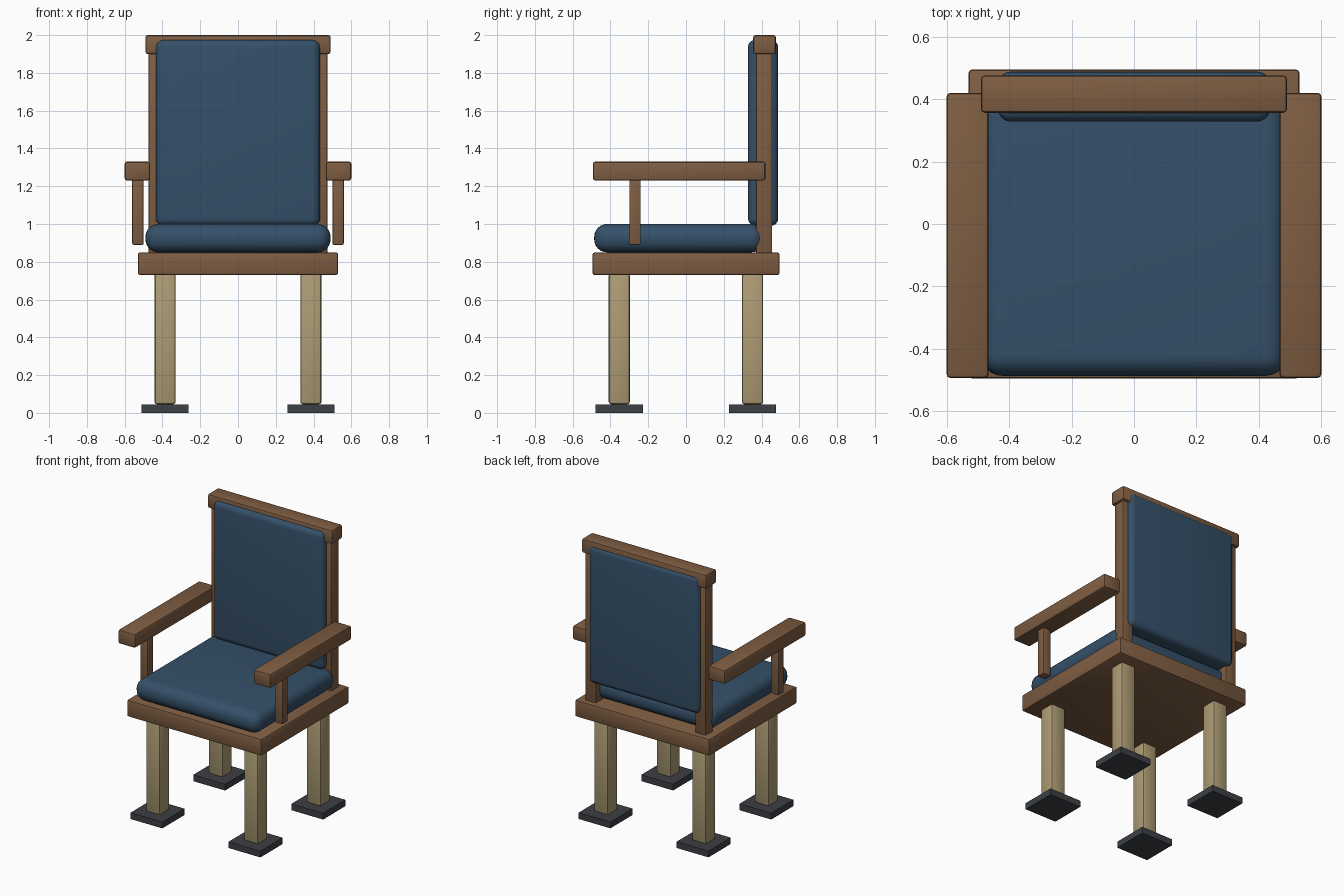
import bpy
import bmesh
from mathutils import Vector
from math import radians

default = bpy.data.objects.get("Cube")
if default:
    bpy.data.objects.remove(default, do_unlink=True)


def material(name, rgb):
    mat = bpy.data.materials.new(name)
    mat.use_nodes = True
    mat.diffuse_color = (*rgb, 1)
    bsdf = mat.node_tree.nodes["Principled BSDF"]
    bsdf.inputs["Base Color"].default_value = (*rgb, 1)
    bsdf.inputs["Roughness"].default_value = 0.7
    return mat


wood = material("brown wood", (0.21, 0.11, 0.055))
pale_wood = material("pale wood", (0.42, 0.335, 0.175))
fabric = material("blue fabric", (0.035, 0.08, 0.14))
rubber = material("dark rubber", (0.045, 0.05, 0.058))


def box(name, x, y, z, mat, radius=0.0, segments=2):
    """Box spanning the x, y and z ranges, with rounded edges."""
    low, high = (Vector(corner) for corner in zip(x, y, z))
    bm = bmesh.new()
    bmesh.ops.create_cube(bm, size=1)
    for v in bm.verts:
        v.co = (low + high) / 2 + v.co * (high - low)
    mesh = bpy.data.meshes.new(name)
    bm.to_mesh(mesh)
    bm.free()
    mesh.materials.append(mat)
    obj = bpy.data.objects.new(name, mesh)
    bpy.context.collection.objects.link(obj)
    if radius:
        bevel = obj.modifiers.new("rounded edges", "BEVEL")
        bevel.width = radius
        bevel.segments = segments
        bpy.ops.object.select_all(action="DESELECT")
        obj.select_set(True)
        bpy.context.view_layer.objects.active = obj
        bpy.ops.object.modifier_apply(modifier=bevel.name)
        bpy.ops.object.shade_smooth_by_angle(angle=radians(40))
    return obj


def span(centre, size):
    return (centre - size / 2, centre + size / 2)


# Seat and backrest
box("seat_frame", (-0.53, 0.53), (-0.495, 0.495), (0.73, 0.85), wood, 0.012)
box("seat_cushion", (-0.49, 0.49), (-0.486, 0.414), (0.85, 1.0), fabric, 0.068, 6)
box("back_cushion", (-0.435, 0.435), (0.328, 0.488), (0.99, 1.975), fabric, 0.04, 5)
box("top_rail", (-0.49, 0.49), (0.356, 0.476), (1.9, 2.0), wood, 0.012)

for side, s in (("left", 1), ("right", -1)):
    # Back posts and armrests
    box(side + "_back_post", span(s * 0.432, 0.085), span(0.414, 0.085),
        (0.84, 1.92), wood, 0.008)
    box(side + "_armrest", span(s * 0.533, 0.134), (-0.493, 0.42),
        (1.23, 1.33), wood, 0.012)
    box(side + "_arm_support", span(s * 0.53, 0.06), span(-0.27, 0.06),
        (0.89, 1.24), wood, 0.006)

    # Legs and feet
    for end, y in (("front", -0.353), ("back", 0.352)):
        box(f"{end}_{side}_leg", span(s * 0.386, 0.112), span(y, 0.112),
            (0.045, 0.74), pale_wood, 0.014)
        box(f"{end}_{side}_foot", span(s * 0.386, 0.25), span(y, 0.25),
            (0, 0.045), rubber)
